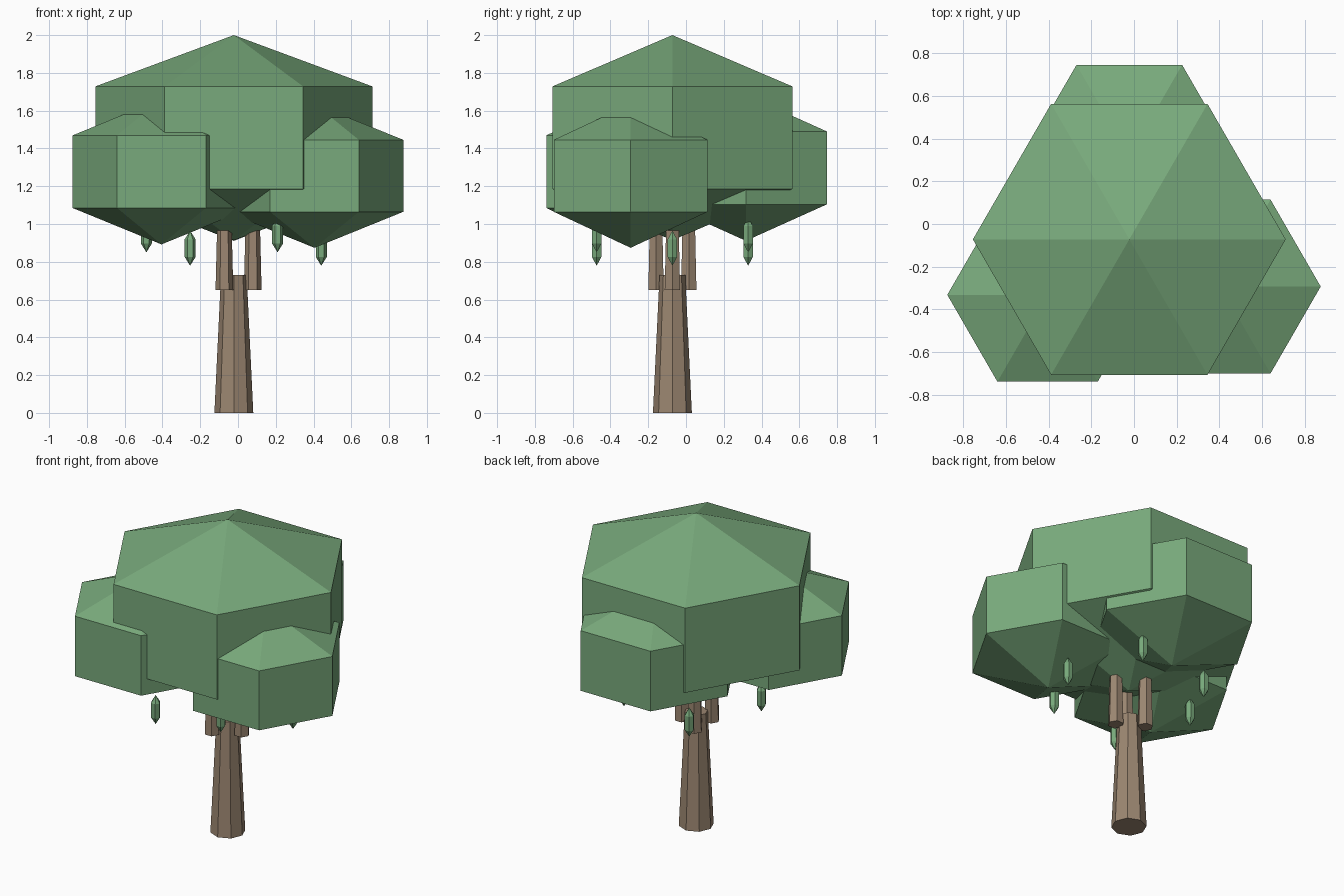
import bpy, bmesh
from math import cos, sin, pi

cube = bpy.data.objects.get("Cube")
if cube:
    bpy.data.objects.remove(cube, do_unlink=True)


def material(name, rgb):
    mat = bpy.data.materials.new(name)
    mat.use_nodes = True
    mat.diffuse_color = (*rgb, 1)
    mat.node_tree.nodes["Principled BSDF"].inputs["Base Color"].default_value = (*rgb, 1)
    return mat


leaf = material("leaf green", (0.19, 0.40, 0.20))
bark = material("bark brown", (0.33, 0.24, 0.165))


def lathe(name, location, sides, profile, mat):
    """Flat-sided solid from (radius, height) pairs, bottom to top; radius 0 is a tip."""
    bm = bmesh.new()
    rings = []
    for r, z in profile:
        count = sides if r > 0 else 1
        rings.append([bm.verts.new((r * cos(2 * pi * i / sides), r * sin(2 * pi * i / sides), z))
                      for i in range(count)])
    for low, high in zip(rings, rings[1:]):
        for i in range(sides):
            j = (i + 1) % sides
            if len(low) == 1:
                bm.faces.new((low[0], high[j], high[i]))
            elif len(high) == 1:
                bm.faces.new((low[i], low[j], high[0]))
            else:
                bm.faces.new((low[i], low[j], high[j], high[i]))
    for ring in (rings[0], rings[-1]):
        if len(ring) > 1:
            bm.faces.new(ring)
    bmesh.ops.recalc_face_normals(bm, faces=bm.faces)
    mesh = bpy.data.meshes.new(name)
    bm.to_mesh(mesh)
    bm.free()
    mesh.materials.append(mat)
    obj = bpy.data.objects.new(name, mesh)
    obj.location = location
    bpy.context.collection.objects.link(obj)
    return obj


def gem(name, location, radius, half_height):
    """Six-sided low-poly ball with a straight band and pointed ends."""
    h = half_height
    return lathe(name, location, 6, [(0, -h), (radius, -h / 2), (radius, h / 2), (0, h)], leaf)


# Trunk axis
cx, cy = -0.022, -0.072


def around(radius, angle, z):
    return (cx + radius * cos(angle), cy + radius * sin(angle), z)


# Tapered trunk and three stub branches
lathe("trunk", (cx, cy, 0), 8, [(0.103, 0), (0.068, 0.73)], bark)
for k in range(3):
    lathe(f"branch_{k + 1}", around(0.1, k * 2 * pi / 3, 0.65), 6,
          [(0.047, 0), (0.039, 0.315)], bark)

# Foliage masses
gem("main_canopy", (cx, cy, 1.457), 0.733, 0.543)
gem("right_canopy", (-0.405, -0.332, 1.277), 0.47, 0.385)
gem("left_canopy", (0.405, -0.293, 1.255), 0.47, 0.381)
gem("back_canopy", (cx, 0.317, 1.297), 0.495, 0.386)

# Hanging leaf buds at alternating heights
for k in range(6):
    gem(f"hanging_bud_{k + 1}", around(0.463, k * pi / 3, 0.943 if k % 2 else 0.872),
        0.029, 0.093)
